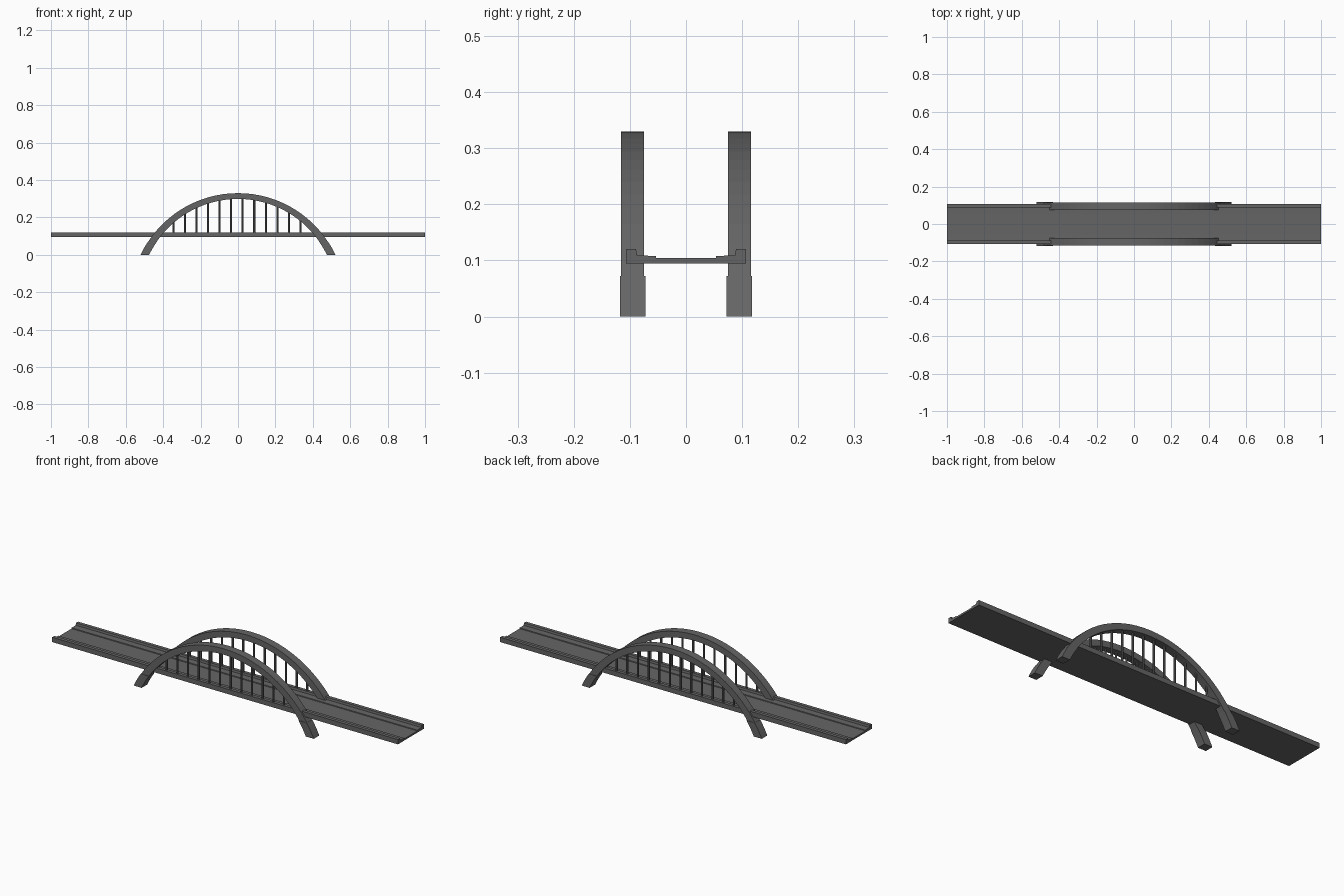
import bpy, bmesh, math

if "Cube" in bpy.data.objects:
    bpy.data.objects.remove(bpy.data.objects["Cube"])

dark = bpy.data.materials.new("dark_grey")
dark.diffuse_color = (0.13, 0.13, 0.13, 1)
dark.use_nodes = True
dark.node_tree.nodes["Principled BSDF"].inputs["Base Color"].default_value = dark.diffuse_color

def loft(name, rings):
    # closed rings of equal length, joined and capped at both ends
    n = len(rings[0])
    verts = [v for r in rings for v in r]
    faces = [tuple(range(n))[::-1],
             tuple(range(len(verts) - n, len(verts)))]
    for i in range(len(rings) - 1):
        for j in range(n):
            k = (j + 1) % n
            faces.append((i*n + j, i*n + k, (i+1)*n + k, (i+1)*n + j))
    mesh = bpy.data.meshes.new(name)
    mesh.from_pydata(verts, [], faces)
    ob = bpy.data.objects.new(name, mesh)
    bpy.context.collection.objects.link(ob)
    return ob

# Arch outlines: circles (radius, centre height) through crown and foot
def circle(crown, foot):
    r = (foot**2 + crown**2) / (2 * crown)
    return r, crown - r

OUTER = circle(0.33, 0.52)
INNER = circle(0.299, 0.476)

def arch_point(c, t):
    # t runs -1..1 from foot to foot
    r, cz = c
    a = t * math.acos(-cz / r)
    return r * math.sin(a), cz + r * math.cos(a)

def arch_ring(t, y0, y1):
    xo, zo = arch_point(OUTER, t)
    xi, zi = arch_point(INNER, t)
    return [(xo, y0, zo), (xo, y1, zo), (xi, y1, zi), (xi, y0, zi)]

# Road deck with raised pavements and kerbs
half = [(0.053, 0.104), (0.054, 0.108), (0.087, 0.109),
        (0.089, 0.120), (0.107, 0.120), (0.107, 0.095)]
profile = half + [(-y, z) for y, z in reversed(half)]
loft("road_deck", [[(x, y, z) for y, z in profile] for x in (-1, 1)])

for s, side in ((-1, "front"), (1, "back")):
    # Arch rib
    ys = sorted((s * 0.0745, s * 0.1155))
    n = 32
    loft(side + "_arch", [arch_ring(-1 + 2 * i / n, *ys) for i in range(n + 1)])

    # Slightly wider arch feet
    yf = sorted((s * 0.0725, s * 0.118))
    for e, end in ((-1, "left"), (1, "right")):
        rings = []
        for i in range(5):
            z = 0.072 * i / 4
            xo = e * (math.sqrt(OUTER[0]**2 - (z - OUTER[1])**2) + 0.001)
            xi = e * (math.sqrt(INNER[0]**2 - (z - INNER[1])**2) - 0.001)
            rings.append([(xo, yf[0], z), (xo, yf[1], z), (xi, yf[1], z), (xi, yf[0], z)])
        loft(f"{side}_{end}_arch_foot", rings)

    # Vertical hangers
    for i in range(12):
        x = -0.345 + 0.0617 * i
        top = INNER[1] + math.sqrt(INNER[0]**2 - x * x) + 0.012
        bpy.ops.mesh.primitive_cylinder_add(vertices=8, radius=0.0055, depth=top - 0.10,
                                            location=(x, s * 0.096, (top + 0.10) / 2))
        bpy.context.object.name = f"{side}_hanger_{i + 1}"

# Outward normals and dark grey finish on every part
for ob in bpy.data.objects:
    bm = bmesh.new()
    bm.from_mesh(ob.data)
    bmesh.ops.recalc_face_normals(bm, faces=bm.faces)
    bm.to_mesh(ob.data)
    bm.free()
    ob.data.materials.append(dark)
